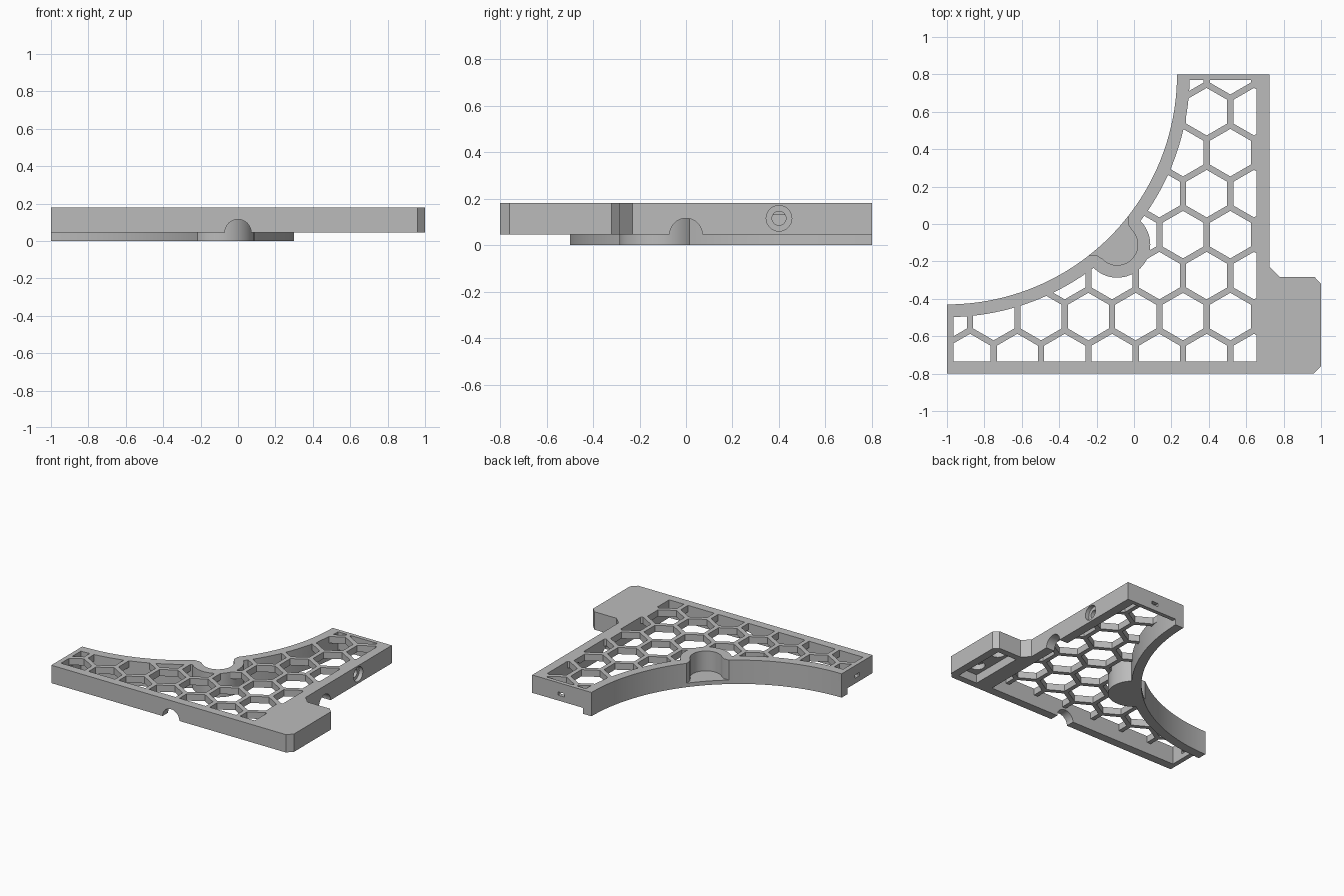
import bpy
import bmesh
from math import sin, cos, pi, sqrt
from mathutils import Vector, Matrix

if "Cube" in bpy.data.objects:
    bpy.data.objects.remove(bpy.data.objects["Cube"])

TOP, RIM, PLATE = 0.18, 0.045, 0.13
ARC = Vector((-1.0, 0.8))        # centre of the concave side
SOCKET = Vector((-0.09, -0.11))  # centre of the round socket
INNER, OUTER = 1.23, 1.30        # radii of the curved wall

grey = bpy.data.materials.new("plain grey")
grey.use_nodes = True
grey.diffuse_color = (0.5, 0.5, 0.5, 1)
grey.node_tree.nodes["Principled BSDF"].inputs["Base Color"].default_value = (0.5, 0.5, 0.5, 1)


def prisms(name, outlines, low, high):
    """One object made of upright prisms, one per outline."""
    bm = bmesh.new()
    for outline in outlines:
        face = bm.faces.new([bm.verts.new((p[0], p[1], low)) for p in outline])
        moved = bmesh.ops.extrude_face_region(bm, geom=[face])["geom"]
        bmesh.ops.translate(bm, vec=(0, 0, high - low),
                            verts=[v for v in moved if isinstance(v, bmesh.types.BMVert)])
    bmesh.ops.recalc_face_normals(bm, faces=bm.faces)
    mesh = bpy.data.meshes.new(name)
    bm.to_mesh(mesh)
    bm.free()
    mesh.materials.append(grey)
    obj = bpy.data.objects.new(name, mesh)
    bpy.context.collection.objects.link(obj)
    return obj


def ring(centre, radius, count, start=0.0, sweep=2 * pi):
    steps = count if sweep > 6 else count - 1
    return [(centre[0] + radius * cos(start + sweep * i / steps),
             centre[1] + radius * sin(start + sweep * i / steps)) for i in range(count)]


def rect(x0, x1, y0, y1):
    return [(x0, y0), (x1, y0), (x1, y1), (x0, y1)]


def bore(axis, centre, radius, length):
    """A horizontal round cutter along x or y."""
    obj = prisms("bore_cutter", [ring((0, 0), radius, 48)], -length / 2, length / 2)
    turn = Matrix.Rotation(pi / 2, 4, "Y" if axis == "x" else "X")
    obj.data.transform(Matrix.Translation(centre) @ turn)
    return obj


def combine(target, tool, operation="DIFFERENCE", keep=False):
    mod = target.modifiers.new("combine", "BOOLEAN")
    mod.operation, mod.object, mod.solver = operation, tool, "EXACT"
    bpy.context.view_layer.objects.active = target
    bpy.ops.object.modifier_apply(modifier=mod.name)
    if not keep:
        bpy.data.objects.remove(tool)


# Outer body with the side tab
body = prisms("bracket_body", [[
    (-1, -0.8), (0.96, -0.8), (1, -0.76), (1, -0.32), (0.965, -0.283), (0.78, -0.283),
    (0.725, -0.23), (0.725, 0.8), (0.26, 0.8), (-1, -0.46)]], RIM, TOP)

# Curved wall and socket boss, both reaching the ground
wall = prisms("curved_wall", [[tuple(ARC)] + ring(ARC, OUTER, 65, -pi / 2, pi / 2)], 0, TOP)
combine(body, wall, "UNION")
combine(body, prisms("socket_boss", [ring(SOCKET, 0.18, 64)], 0, TOP), "UNION")
combine(body, prisms("arc_cutter", [ring(ARC, INNER, 192)], -1, 1))


# Area inside the walls
def pocket(low, high):
    obj = prisms("pocket", [rect(-0.965, 0.655, -0.735, 0.77)], low, high)
    combine(obj, prisms("arc_keep", [ring(ARC, OUTER - 0.002, 192)], low - 1, high + 1))
    combine(obj, prisms("boss_keep", [ring(SOCKET, 0.177, 64)], low - 1, high + 1))
    return obj


# Hollow underside
combine(body, pocket(-0.1, PLATE))

# Honeycomb openings
pitch, flat = 0.253, 0.22
cells = []
for row in range(-1, 7):
    for col in range(-6, 3):
        centre = (0.262 + pitch * (col + 0.5 * (row % 2)), -0.495 + pitch * sqrt(3) / 2 * row)
        cells.append(ring(centre, flat / sqrt(3), 6, pi / 6))
comb = prisms("honeycomb", cells, 0.1, 0.3)
combine(comb, pocket(0.05, 0.25), "INTERSECT")
combine(body, comb)

# Round socket with a flared mouth
combine(body, prisms("socket_cutter", [ring(SOCKET, 0.11, 64)], 0.03, 0.4))
out, side = Vector((1, -1)).normalized(), Vector((1, 1)).normalized()
flare = [(-0.1, 0.18), (-0.055, 0.137), (-0.035, 0.118), (0, 0.109)]
mouth = [SOCKET + out * u + side * v for u, v in flare]
mouth += [SOCKET + out * u - side * v for u, v in reversed(flare)]
combine(body, prisms("mouth_cutter", [mouth], 0.03, 0.4))

# Cable arches in the two straight walls
combine(body, bore("y", (0, -0.8, RIM), 0.07, 0.3))
combine(body, bore("x", (0.7, 0, RIM), 0.07, 0.3))

# Counterbored screw hole
combine(body, bore("x", (0.725, 0.4, 0.115), 0.055, 0.06))
combine(body, bore("x", (0.7, 0.4, 0.115), 0.03, 0.2))

# Small slots in both ends
combine(body, prisms("back_slot", [rect(0.455, 0.51, 0.74, 0.9)], 0.085, 0.11))
combine(body, prisms("side_slot", [rect(-1.1, -0.94, -0.645, -0.59)], 0.085, 0.11))

# Tray and round pockets under the tab
combine(body, prisms("tray_cutter", [rect(0.78, 0.94, -0.75, -0.33)], -0.1, 0.11))
combine(body, prisms("tab_pockets", [ring((0.86, y), 0.055, 40) for y in (-0.65, -0.43)], 0.05, 0.15))

# Smooth curves, crisp edges
bpy.ops.object.select_all(action="DESELECT")
body.select_set(True)
bpy.context.view_layer.objects.active = body
bpy.ops.object.shade_smooth_by_angle(angle=pi / 6)
